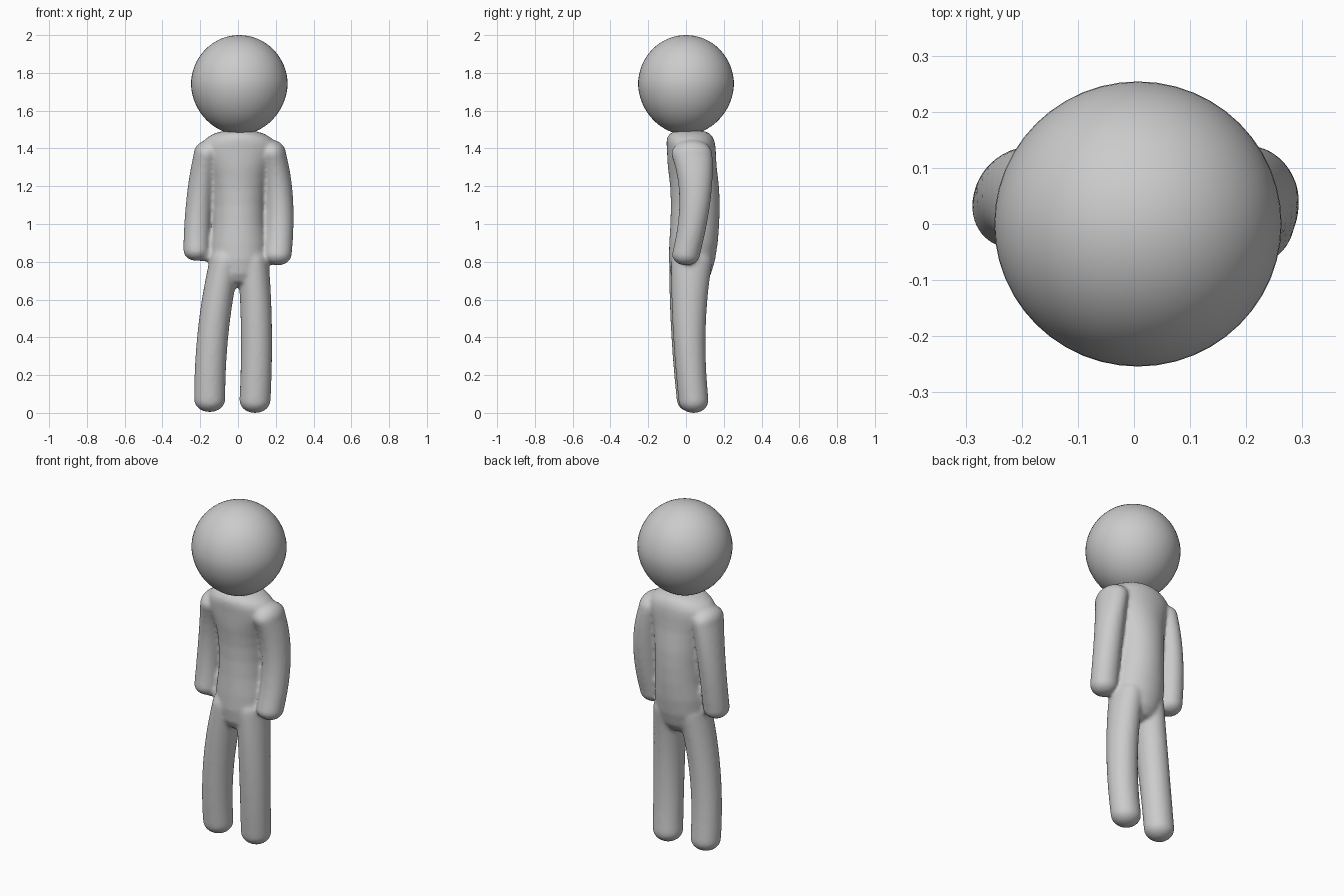
import bpy, bmesh
from math import sin, cos, pi, radians
from mathutils import Matrix, Vector

cube = bpy.data.objects.get("Cube")
if cube:
    bpy.data.objects.remove(cube)

# One plain grey clay material
clay = bpy.data.materials.new("grey clay")
clay.use_nodes = True
grey = (0.6, 0.6, 0.6, 1)
clay.diffuse_color = grey
clay.node_tree.nodes["Principled BSDF"].inputs["Base Color"].default_value = grey


def add_loft(bm, sections, sides=32):
    """Closed loft through level ovals, each given as (centre, half width, half depth)."""
    angles = [2 * pi * i / sides for i in range(sides)]
    rings = [[bm.verts.new(centre + Vector((width * cos(a), depth * sin(a), 0))) for a in angles]
             for centre, width, depth in sections]
    for lower, upper in zip(rings, rings[1:]):
        for i in range(sides):
            j = (i + 1) % sides
            bm.faces.new((lower[i], lower[j], upper[j], upper[i]))
    bm.faces.new(rings[0][::-1])
    bm.faces.new(rings[-1])


def add_limb(bm, tip, bend, root, width, tip_depth, root_depth):
    """Tube along a curve from tip to root, with a domed end at each side."""
    tip, bend, root = Vector(tip), Vector(bend), Vector(root)
    dome = [radians(a) for a in range(10, 90, 10)]
    up = Vector((0, 0, width))
    sections = [(tip - up * 0.8 * cos(a), width * sin(a), tip_depth * sin(a)) for a in dome]
    steps = 20
    for i in range(steps + 1):
        t = i / steps
        centre = tip.lerp(bend, t).lerp(bend.lerp(root, t), t)
        sections.append((centre, width, tip_depth + (root_depth - tip_depth) * t * t))
    sections += [(root + up * cos(a), width * sin(a), root_depth * sin(a)) for a in reversed(dome)]
    add_loft(bm, sections)


def make_object(name, bm):
    bmesh.ops.recalc_face_normals(bm, faces=bm.faces)
    for face in bm.faces:
        face.smooth = True
    mesh = bpy.data.meshes.new(name)
    bm.to_mesh(mesh)
    bm.free()
    mesh.materials.append(clay)
    obj = bpy.data.objects.new(name, mesh)
    bpy.context.collection.objects.link(obj)
    return obj


# Head: near-round ball, a little narrower toward the chin
bm = bmesh.new()
bmesh.ops.create_uvsphere(bm, u_segments=48, v_segments=32, radius=1)
for vert in bm.verts:
    taper = 1 - 0.05 * max(0, -vert.co.z)
    vert.co.x *= taper
    vert.co.y *= taper
bm.transform(Matrix.Translation((0.007, 0, 1.737)) @ Matrix.Diagonal((0.256, 0.254, 0.263, 1)))
make_object("head", bm)

# Body: overlapping torso and limbs fused into one soft skin
bm = bmesh.new()

# Torso from crotch to neck: height, setback, half width
outline = [(0.66, 0.02, 0.09), (0.8, 0.03, 0.17), (1, 0.05, 0.13), (1.2, 0.05, 0.14),
           (1.3, 0.03, 0.16), (1.4, 0.03, 0.22), (1.46, 0.02, 0.18), (1.5, 0.02, 0.09)]
add_loft(bm, [(Vector((0.005, setback, height)), width, min(width, 0.13))
              for height, setback, width in outline])

# Left leg and right leg
add_limb(bm, (0.09, 0.04, 0.065), (0.11, 0, 0.45), (0.08, 0.03, 0.8), 0.083, 0.08, 0.11)
add_limb(bm, (-0.15, 0.03, 0.07), (-0.15, -0.01, 0.45), (-0.07, 0.02, 0.8), 0.083, 0.08, 0.11)

# Left arm and right arm
add_limb(bm, (0.21, 0, 0.84), (0.24, 0.08, 1.15), (0.18, 0.03, 1.37), 0.075, 0.075, 0.11)
add_limb(bm, (-0.22, 0.03, 0.86), (-0.215, 0.07, 1.15), (-0.165, 0.03, 1.37), 0.07, 0.075, 0.11)

# Small curled-in hand on the right arm
bmesh.ops.create_uvsphere(bm, u_segments=16, v_segments=10, radius=0.045,
                          matrix=Matrix.Translation((-0.18, 0.025, 0.845)))

body = make_object("body", bm)
rounding = body.modifiers.new("round_sections", 'SUBSURF')
rounding.levels = rounding.render_levels = 1
fuse = body.modifiers.new("fuse_limbs", 'REMESH')
fuse.mode = 'VOXEL'
fuse.voxel_size = 0.01
fuse.use_smooth_shade = True
soften = body.modifiers.new("soften_joins", 'SMOOTH')
soften.factor = 0.5
soften.iterations = 8
